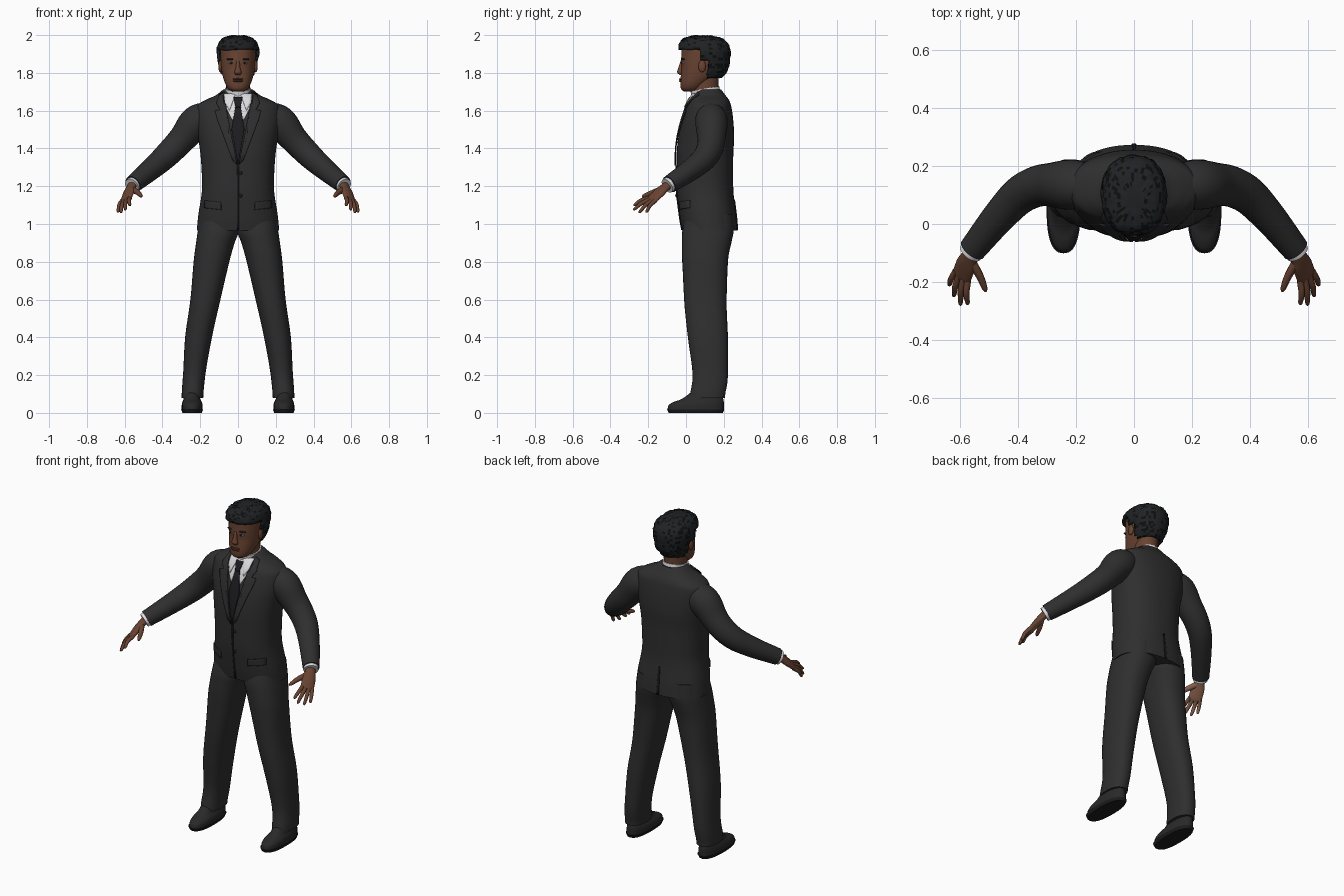
import bpy, bmesh, math, random
from mathutils import Vector
from mathutils.bvhtree import BVHTree

random.seed(4)
cube = bpy.data.objects.get("Cube")
if cube:
    bpy.data.objects.remove(cube)


def material(name, r, g, b):
    m = bpy.data.materials.new(name)
    m.use_nodes = True
    m.diffuse_color = (r, g, b, 1)
    bsdf = m.node_tree.nodes["Principled BSDF"]
    bsdf.inputs["Base Color"].default_value = (r, g, b, 1)
    bsdf.inputs["Roughness"].default_value = 0.8
    return m


SUIT = material("charcoal cloth", .028, .028, .029)
TRIM = material("black trim", .012, .012, .014)
SHIRT = material("white shirt", .72, .72, .75)
SKIN = material("brown skin", .14, .056, .031)
PALM = material("light palm skin", .24, .115, .07)
LIPS = material("dark lips", .085, .032, .022)
HAIR = material("black hair", .014, .016, .018)
STRAND = material("deep black hair", .004, .005, .005)
EYE = material("eye white", .35, .3, .27)
SHOE = material("dark leather", .022, .022, .023)


def finish(name, bm, mat, angle=50):
    bmesh.ops.recalc_face_normals(bm, faces=bm.faces)
    me = bpy.data.meshes.new(name)
    bm.to_mesh(me)
    bm.free()
    me.materials.append(mat)
    me.shade_smooth()
    me.set_sharp_from_angle(angle=math.radians(angle))
    ob = bpy.data.objects.new(name, me)
    bpy.context.collection.objects.link(ob)
    return ob


def slope(d0, d1):
    # limited tangent, so that curves never overshoot
    if d0 * d1 <= 0:
        return 0
    return math.copysign(min(abs(d0 + d1) / 2, 2.5 * min(abs(d0), abs(d1))), d0)


def refine(secs, k):
    out = []
    last = len(secs) - 1
    for i in range(last):
        p = [secs[max(i - 1, 0)], secs[i], secs[i + 1], secs[min(i + 2, last)]]
        for j in range(k):
            t = j / k
            row = []
            for a, b, c, d in zip(*p):
                e = c - b
                m0 = slope(b - a, e) if i else e
                m1 = slope(e, d - c) if i + 1 < last else e
                row.append(b + t * (m0 + t * (3 * e - 2 * m0 - m1 + t * (m0 + m1 - 2 * e))))
            out.append(row)
    return out + [list(secs[-1])]


def loft(name, secs, mat, s=1, side=None, power=2, n=28, k=4):
    """Sections are (x, y, z, half width, half depth); side=None keeps rings level."""
    rows = refine(secs, k)
    mid = [Vector(r[:3]) for r in rows]
    bm = bmesh.new()
    rings = []
    for i, r in enumerate(rows):
        u, v = Vector((1, 0, 0)), Vector((0, 1, 0))
        if side:
            t = (mid[min(i + 1, len(mid) - 1)] - mid[max(i - 1, 0)]).normalized()
            v = t.cross(Vector(side)).normalized()
            u = v.cross(t)
        ring = []
        for j in range(n):
            a = math.tau * j / n
            c, d = math.cos(a), math.sin(a)
            c, d = (math.copysign(abs(q) ** (2 / power), q) for q in (c, d))
            co = mid[i] + u * c * r[3] + v * d * r[4]
            ring.append(bm.verts.new((co.x * s, co.y, co.z)))
        rings.append(ring)
    for a, b in zip(rings, rings[1:]):
        for j in range(n):
            bm.faces.new((a[j], a[(j + 1) % n], b[(j + 1) % n], b[j]))
    bm.faces.new(rings[0])
    bm.faces.new(rings[-1])
    return finish(name, bm, mat)


def box(z, x0, x1, y0, y1):
    return ((x0 + x1) / 2, (y0 + y1) / 2, z, (x1 - x0) / 2, (y1 - y0) / 2)


def level(z, w, y0, y1):
    return box(z, -w, w, y0, y1)


def blob(name, centre, radii, mat):
    bm = bmesh.new()
    bmesh.ops.create_uvsphere(bm, u_segments=16, v_segments=10, radius=1)
    for v in bm.verts:
        v.co = Vector(c + q * r for c, q, r in zip(centre, v.co, radii))
    return finish(name, bm, mat)


# Jacket body
jacket = loft("jacket", [
    level(.965, .218, -.02, .272), level(1.05, .21, -.035, .265), level(1.2, .19, -.05, .25),
    level(1.35, .197, -.05, .25), level(1.45, .21, -.042, .255), level(1.55, .225, -.02, .25),
    level(1.62, .22, .003, .24), level(1.655, .175, .02, .228), level(1.68, .12, .036, .21),
    level(1.712, .078, .06, .186)], SUIT, power=2.3, n=56, k=5)
body = BVHTree.FromPolygons([v.co.copy() for v in jacket.data.vertices],
                            [tuple(p.vertices) for p in jacket.data.polygons])


def patch(name, outline, mat, off, s=1, back=False):
    """A thin cloth panel, outlined in x and z, laid on the jacket."""
    d = -1 if back else 1
    bm = bmesh.new()
    bm.faces.new([bm.verts.new((x * s, -d, z)) for x, z in outline])
    bmesh.ops.triangulate(bm, faces=bm.faces)
    bmesh.ops.subdivide_edges(bm, edges=bm.edges, cuts=5, use_grid_fill=True)
    for v in bm.verts:
        hit = body.ray_cast(v.co, Vector((0, d, 0)))[0] or body.find_nearest(v.co)[0]
        v.co.y = hit.y - off * d
    ob = finish(name, bm, mat)
    mod = ob.modifiers.new("thickness", "SOLIDIFY")
    mod.thickness = .005
    mod.offset = 0
    return ob


# Shirt front, tie and jacket details
patch("shirt_front", [(-.07, 1.69), (-.066, 1.62), (-.03, 1.55), (.03, 1.55), (.066, 1.62), (.07, 1.69)],
      SHIRT, .002)
patch("tie_blade", [(-.013, 1.63), (-.034, 1.5), (0, 1.31), (.034, 1.5), (.013, 1.63)], TRIM, .006)
patch("tie_knot", [(-.024, 1.672), (-.013, 1.618), (.013, 1.618), (.024, 1.672)], TRIM, .01)
patch("front_seam", [(-.004, 1.31), (-.006, .968), (.004, .968), (.004, 1.31)], TRIM, .002)
patch("back_vent", [(-.004, 1.13), (-.008, .968), (.008, .968), (.004, 1.13)], TRIM, .002, back=True)
for s, lr in ((1, "left_"), (-1, "right_")):
    patch(lr + "shirt_collar", [(.012, 1.69), (.045, 1.6), (.068, 1.64), (.074, 1.69)], SHIRT, .008, s)
    patch(lr + "lapel", [(.074, 1.7), (.064, 1.62), (.003, 1.31), (.03, 1.34), (.112, 1.56),
                         (.122, 1.6), (.095, 1.605), (.115, 1.64), (.1, 1.685)], SUIT, .009, s)
    patch(lr + "pocket_flap", [(.09, 1.115), (.088, 1.075), (.178, 1.085), (.176, 1.125)], SUIT, .005, s)
for z in (1.27, 1.15):
    blob("jacket_button", (.014, -.052, z), (.009, .005, .009), TRIM)

# Neck, collar band and head
loft("neck", [(0, .11, 1.62, .065, .07), (0, .1, 1.7, .062, .07), (0, .1, 1.8, .065, .075)], SKIN)
loft("collar_band", [(0, .113, 1.64, .074, .078), (0, .1, 1.717, .07, .077)], SHIRT, side=(1, 0, 0))
loft("head", [
    level(1.702, .03, -.012, .05), level(1.715, .05, -.026, .08), level(1.74, .066, -.03, .11),
    level(1.78, .08, -.028, .16), level(1.82, .088, -.024, .19), level(1.87, .092, -.026, .21),
    level(1.92, .094, -.024, .212), level(1.96, .08, -.005, .19), level(1.985, .045, .04, .14)],
    SKIN, power=2.2, n=36)
loft("nose", [(0, -.02, 1.865, .009, .008), (0, -.028, 1.83, .011, .012),
              (0, -.032, 1.803, .019, .015), (0, -.027, 1.79, .014, .007)], SKIN, n=16)
for z, h in ((1.767, .005), (1.757, .006)):
    blob("lip", (0, -.025, z), (.028, .012, h), LIPS)
for s, lr in ((1, "left_"), (-1, "right_")):
    blob(lr + "eye", (.036 * s, -.011, 1.852), (.015, .013, .006), EYE)
    blob(lr + "pupil", (.036 * s, -.021, 1.852), (.0065, .005, .0058), TRIM)
    blob(lr + "brow", (.037 * s, -.013, 1.872), (.025, .012, .005), HAIR)
    blob(lr + "ear", (.094 * s, .085, 1.835), (.01, .02, .032), SKIN)

# Hair: a rough shell cut away around the face
hair = loft("hair", [
    level(1.765, .068, -.03, .178), level(1.8, .09, -.03, .212), level(1.85, .103, -.034, .23),
    level(1.91, .112, -.038, .236), level(1.955, .104, -.036, .222), level(1.982, .08, -.01, .19),
    level(1.997, .035, .04, .13)], HAIR, power=2.3, n=48, k=4)
bm = bmesh.new()
bm.from_mesh(hair.data)
bald = []
for f in bm.faces:
    c = f.calc_center_median()
    if (c.y < .07 and c.z < 1.918) or (c.y < .115 and c.z < 1.86) or c.z < 1.77:
        bald.append(f)
    elif random.random() < .25:
        f.material_index = 1
bmesh.ops.delete(bm, geom=bald, context="FACES")
for v in bm.verts:
    v.co += v.normal * random.uniform(-.004, .004)
bm.to_mesh(hair.data)
bm.free()
hair.data.materials.append(STRAND)
mod = hair.modifiers.new("thickness", "SOLIDIFY")
mod.thickness = .014

# Limbs, built for each side
WIDE = Vector((.72, .65, -.22))
KNUCKLE = Vector((.592, -.178, 1.132))
BACK = Vector((.574, -.41, .674))
FINGERS = {"index": (-.028, (.573, -.278, 1.098)), "middle": (-.009, (.598, -.28, 1.075)),
           "ring": (.01, (.621, -.25, 1.06)), "little": (.028, (.637, -.212, 1.062))}

for s, lr in ((1, "left_"), (-1, "right_")):
    loft(lr + "sleeve", [
        (.14, .13, 1.575, .07, .075), (.22, .135, 1.54, .086, .088), (.295, .135, 1.45, .074, .074),
        (.38, .108, 1.362, .067, .067), (.46, .03, 1.29, .058, .058), (.556, -.088, 1.21, .047, .047)],
        SUIT, s, side=(0, 1, 0.3), k=5)
    loft(lr + "shirt_cuff", [(.53, -.055, 1.232, .04, .04), (.563, -.1, 1.202, .041, .041)],
         SHIRT, s, side=WIDE)

    # Hand
    parts = [loft(lr + "palm", [
        (.55, -.08, 1.218, .027, .023), (.568, -.115, 1.19, .03, .02), (.58, -.145, 1.163, .038, .018),
        (.592, -.178, 1.132, .038, .014), (.597, -.19, 1.12, .03, .009)], SKIN, s, side=WIDE, n=20)]
    for name, (shift, tip) in FINGERS.items():
        base, tip = KNUCKLE + WIDE * shift, Vector(tip)
        bend = base.lerp(tip, .5) + BACK * .008
        parts.append(loft(lr + name + "_finger", [
            (*base, .0115, .0115), (*bend, .0105, .0105), (*base.lerp(tip, .9), .008, .008),
            (*tip, .003, .003)], SKIN, s, side=WIDE, n=12))
    parts.append(loft(lr + "thumb", [
        (.562, -.125, 1.185, .018, .016), (.53, -.18, 1.166, .014, .013), (.514, -.22, 1.15, .01, .01),
        (.51, -.232, 1.144, .004, .004)], SKIN, s, side=WIDE, n=12))
    inner = Vector((BACK.x * s, BACK.y, BACK.z))
    for ob in parts:
        ob.data.materials.append(PALM)
        for p in ob.data.polygons:
            p.material_index = int(p.normal.dot(inner) < -.4)

    # Trouser leg
    loft(lr + "trouser_leg", [
        box(1.05, -.01, .2, 0, .25), box(.96, -.004, .213, -.02, .252), box(.9, .018, .222, -.022, .24),
        box(.8, .046, .235, -.02, .222), box(.6, .093, .252, -.01, .215), box(.4, .138, .28, .01, .222),
        box(.2, .173, .291, .035, .222), box(.1, .183, .298, .022, .208), box(.08, .184, .298, .022, .206)],
        SUIT, s, power=2.3, n=36)

    # Shoe
    loft(lr + "shoe_sole", [box(0, .192, .294, -.092, .195), box(.018, .184, .301, -.101, .203)],
         TRIM, s, power=2.5, k=2)
    loft(lr + "shoe", [
        box(.018, .187, .298, -.098, .2), box(.04, .187, .298, -.092, .2), box(.058, .192, .294, -.065, .2),
        box(.075, .2, .288, -.02, .197), box(.12, .205, .283, .04, .19)], SHOE, s, power=2.3)
